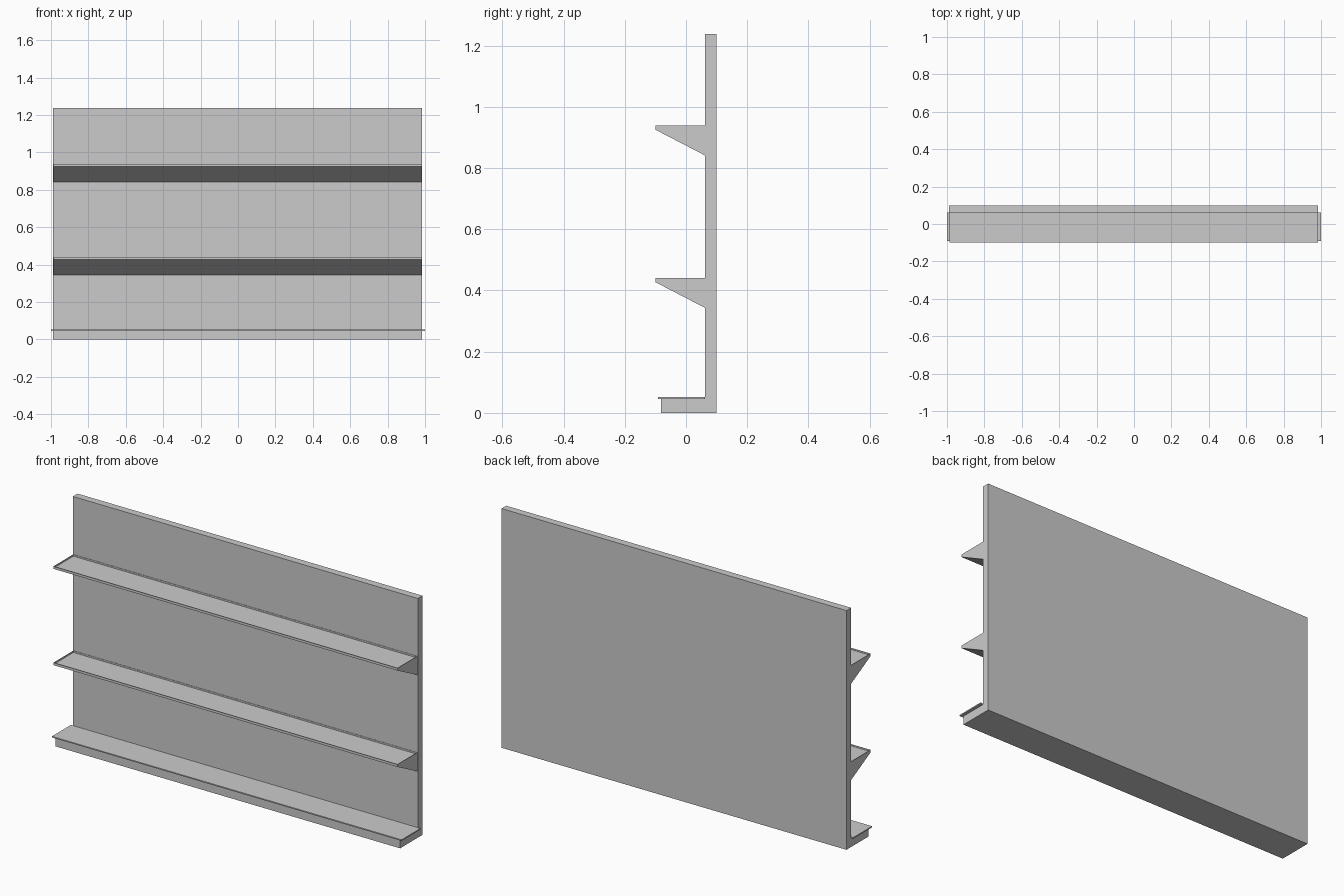
import bpy, bmesh
from mathutils import Vector

if "Cube" in bpy.data.objects:
    bpy.data.objects.remove(bpy.data.objects["Cube"])

LEFT, RIGHT = -0.988, 0.985


def extrude_profile(name, points, x0, x1, tray_depth=0.0):
    """Sweep a (y, z) outline along x; optionally sink a thin-rimmed tray in the top."""
    bm = bmesh.new()
    verts = [bm.verts.new((x0, y, z)) for y, z in points]
    face = bm.faces.new(verts)
    ext = bmesh.ops.extrude_face_region(bm, geom=[face], use_keep_orig=True)
    moved = [g for g in ext["geom"] if isinstance(g, bmesh.types.BMVert)]
    bmesh.ops.translate(bm, verts=moved, vec=(x1 - x0, 0, 0))
    bmesh.ops.recalc_face_normals(bm, faces=bm.faces[:])
    if tray_depth:
        top = max(bm.faces, key=lambda f: f.normal.z)
        bmesh.ops.inset_region(bm, faces=[top], thickness=0.003)
        sunk = bmesh.ops.extrude_discrete_faces(bm, faces=[top])["faces"][0]
        bmesh.ops.translate(bm, verts=sunk.verts[:], vec=Vector((0, 0, -tray_depth)))
        bmesh.ops.recalc_face_normals(bm, faces=bm.faces[:])
    mesh = bpy.data.meshes.new(name)
    bm.to_mesh(mesh)
    bm.free()
    obj = bpy.data.objects.new(name, mesh)
    bpy.context.collection.objects.link(obj)
    return obj


# Back panel with its solid foot, one L-shaped section
extrude_profile("back_panel_and_base",
                [(-0.082, 0), (0.1, 0), (0.1, 1.237), (0.062, 1.237),
                 (0.062, 0.046), (-0.082, 0.046)], LEFT, RIGHT)

# Thin overhanging board on the foot
extrude_profile("base_board",
                [(-0.092, 0.046), (0.062, 0.046), (0.062, 0.052), (-0.092, 0.052)],
                -1, 1)

# Two wedge-shaped shelves with shallow trays
for name, top in (("lower_shelf", 0.44), ("upper_shelf", 0.938)):
    extrude_profile(name,
                    [(-0.1, top), (-0.1, top - 0.013), (0.062, top - 0.097), (0.062, top)],
                    LEFT + 0.002, RIGHT - 0.002, tray_depth=0.008)
